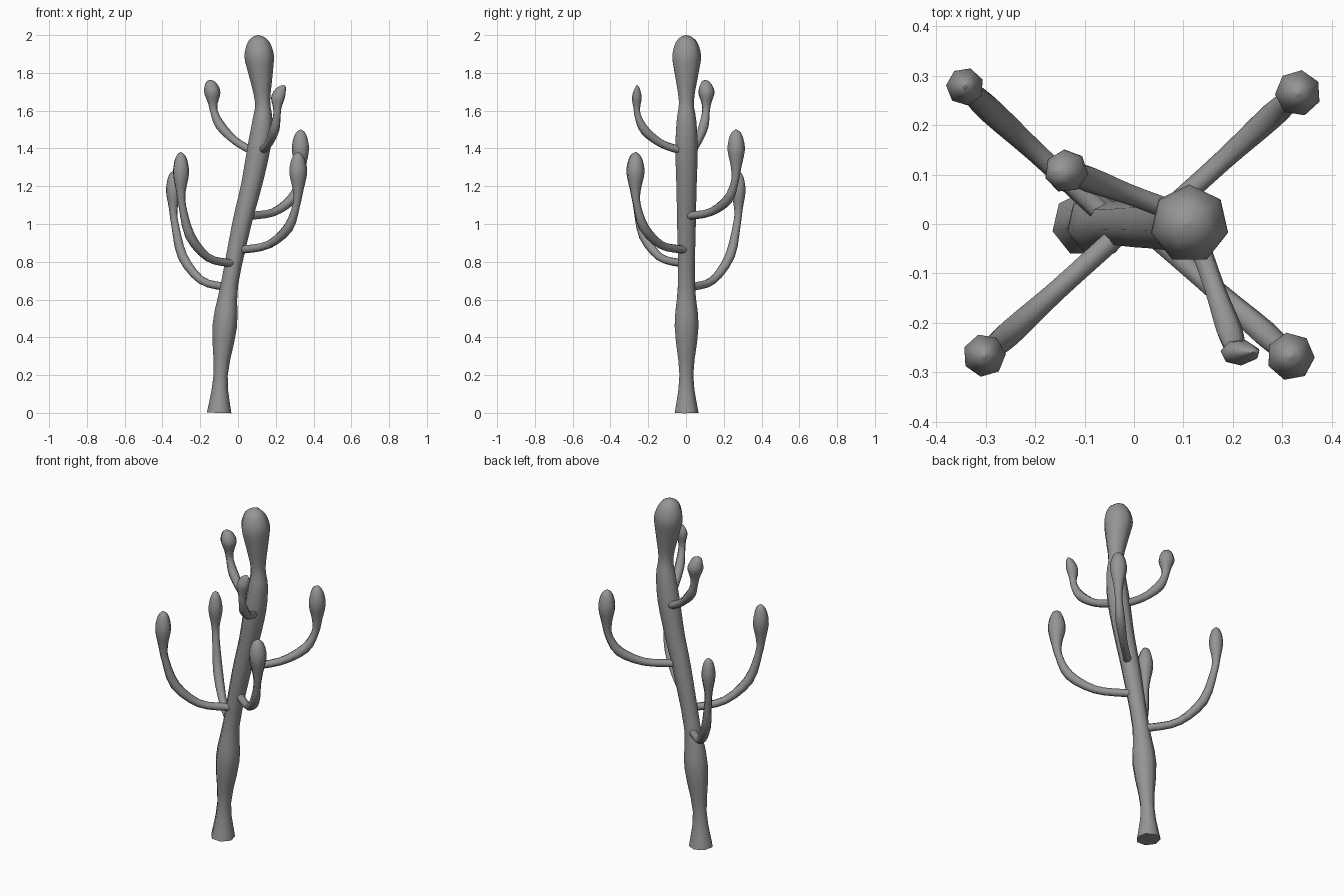
import bpy, bmesh, math
from mathutils import Vector

cube = bpy.data.objects.get("Cube")
if cube:
    bpy.data.objects.remove(cube)

# Single grey material
grey = bpy.data.materials.new("plain grey")
grey.use_nodes = True
colour = (0.3, 0.3, 0.3, 1)
grey.diffuse_color = colour
grey.node_tree.nodes["Principled BSDF"].inputs["Base Color"].default_value = colour

SIDES = 7


def smooth_path(points, steps=3):
    """Catmull-Rom interpolation of (x, y, z, radius) points."""
    pts = [Vector(p) for p in points]
    pts = [pts[0]] + pts + [pts[-1]]
    out = []
    for a, b, c, d in zip(pts, pts[1:], pts[2:], pts[3:]):
        for i in range(steps):
            t = i / steps
            out.append(b + (c - a) * (t / 2)
                       + (a * 2 - b * 5 + c * 4 - d) * (t * t / 2)
                       + (b * 3 - a - c * 3 + d) * (t ** 3 / 2))
    out.append(pts[-1])
    return out


def tube(name, points, side, flat=1.0):
    """Sweep a polygon along a path; flat squeezes the far end front to back."""
    path = smooth_path(points)
    bm = bmesh.new()
    rings = []
    for i, p in enumerate(path):
        before, after = path[max(i - 1, 0)], path[min(i + 1, len(path) - 1)]
        tangent = (after - before).to_3d().normalized()
        up = side.cross(tangent).normalized()
        squeeze = 1 - (1 - flat) * (i / (len(path) - 1)) ** 2
        ring = []
        for k in range(SIDES):
            a = math.tau * k / SIDES
            offset = (side * math.cos(a) + up * math.sin(a)) * max(p.w, 0.003) * 1.04
            offset.y *= squeeze
            ring.append(bm.verts.new(p.to_3d() + offset))
        rings.append(ring)
    for low, high in zip(rings, rings[1:]):
        for k in range(SIDES):
            n = (k + 1) % SIDES
            bm.faces.new((low[k], low[n], high[n], high[k]))
    bm.faces.new(rings[0][::-1])
    bm.faces.new(rings[-1])
    bmesh.ops.recalc_face_normals(bm, faces=bm.faces)
    for f in bm.faces:
        f.smooth = len(f.verts) == 4
    mesh = bpy.data.meshes.new(name)
    bm.to_mesh(mesh)
    bm.free()
    mesh.materials.append(grey)
    obj = bpy.data.objects.new(name, mesh)
    bpy.context.collection.objects.link(obj)


# Trunk: x, z, radius up the leaning stem to the swollen head
trunk = [(-.1, 0, .064), (-.092, .2, .037), (-.07, .46, .064), (-.045, .68, .045),
         (.02, 1, .05), (.07, 1.2, .054), (.11, 1.4, .06), (.13, 1.55, .052),
         (.13, 1.65, .04), (.12, 1.8, .064), (.112, 1.89, .077),
         (.108, 1.96, .058), (.107, 1.99, .03), (.107, 2, .003)]
tube("trunk", [(x, 0, z, r) for x, z, r in trunk], Vector((0, 1, 0)))

# Shared arm shape: reach, rise, radius for the bend; rise, width for the bulb
BEND = [(0, 0, .021), (.13, 0, .021), (.5, .1, .021), (.83, .48, .026), (.97, 1, .02)]
BULB = [(.28, .6), (.6, 1), (.82, .85), (.95, .5), (1, .05)]


def arm(name, start, end, base, top, bulb, width, power=1.0, lean=0.0, flat=1.0):
    start, end = Vector(start), Vector(end)
    rise = top - bulb - base
    points = []
    for reach, h, r in BEND:
        p = start.lerp(end, reach)
        points.append((p.x, p.y, base + rise * h ** power, r))
    for h, w in BULB:
        points.append((end.x + lean * h ** 4, end.y, top - bulb * (1 - h), width * w))
    d = end - start
    tube(name, points, Vector((-d.y, d.x, 0)).normalized(), flat)


arm("low_back_right_arm", (-.05, .01), (-.342, .278), .67, 1.28, .28, .037)
arm("low_front_right_arm", (-.02, -.01), (-.303, -.266), .795, 1.38, .29, .042)
arm("low_front_left_arm", (.01, 0), (.317, -.268), .867, 1.38, .28, .047)
arm("mid_back_left_arm", (.04, 0), (.332, .265), 1.045, 1.5, .28, .045)
arm("top_back_right_arm", (.1, .02), (-.133, .107), 1.39, 1.76, .17, .042, .6, -.025)
arm("top_front_left_arm", (.12, -.01), (.208, -.26), 1.395, 1.735, .17, .036, .7, .033, .35)
